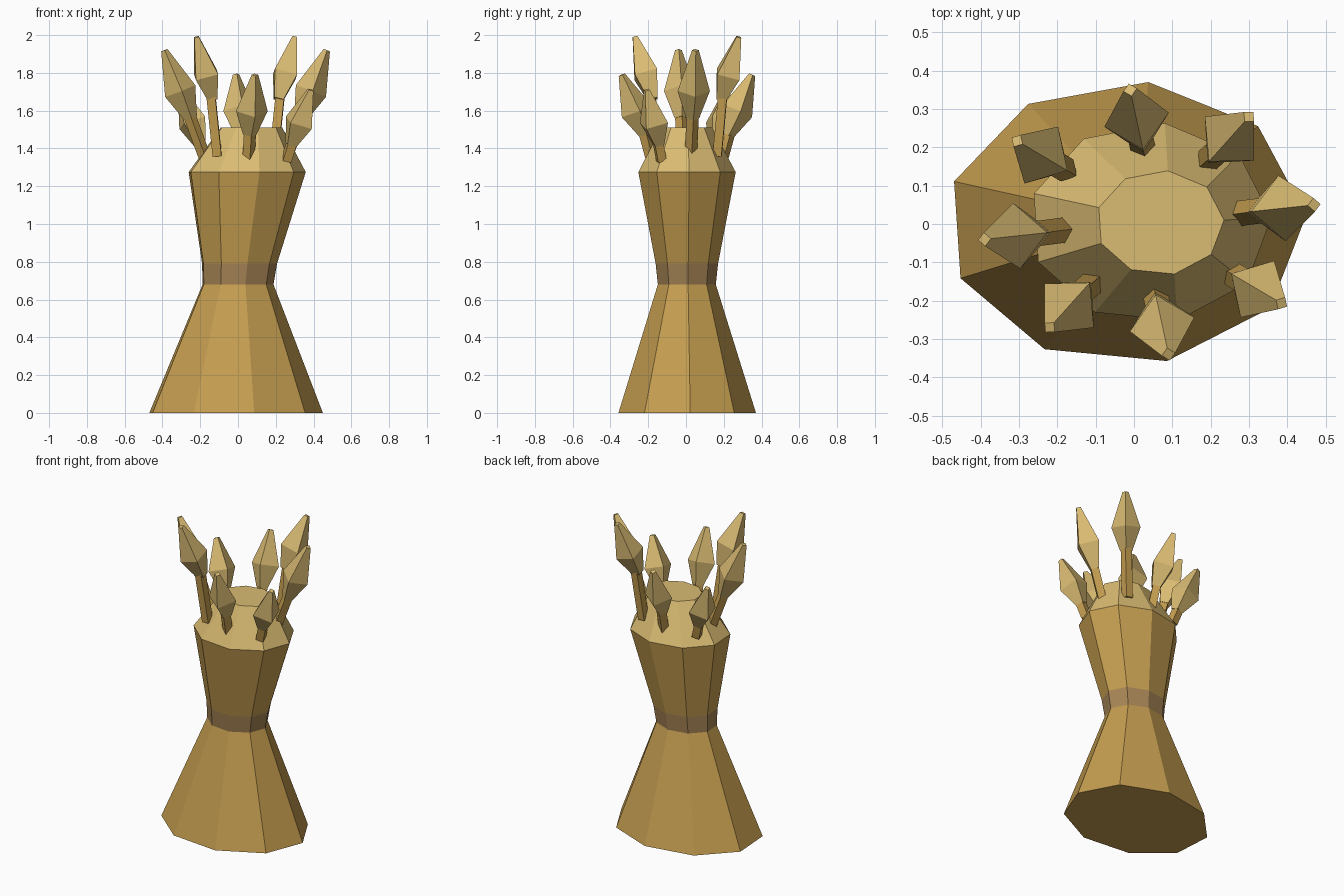
import bpy, bmesh
from math import cos, sin, pi, radians
from mathutils import Vector

cube = bpy.data.objects.get("Cube")
if cube:
    bpy.data.objects.remove(cube, do_unlink=True)


def material(name, rgb):
    mat = bpy.data.materials.new(name)
    mat.use_nodes = True
    color = (*rgb, 1)
    mat.diffuse_color = color
    mat.node_tree.nodes["Principled BSDF"].inputs["Base Color"].default_value = color
    return mat


straw = material("golden_straw", (0.56, 0.34, 0.08))
tie = material("brown_tie", (0.38, 0.23, 0.09))
grain = material("pale_grain", (0.70, 0.50, 0.17))


def loft(name, rings, mat, cap_start=True, cap_end=True):
    """Flat-faced skin through a list of point rings."""
    bm = bmesh.new()
    loops = [[bm.verts.new(p) for p in ring] for ring in rings]
    for a, b in zip(loops, loops[1:]):
        for i in range(len(a)):
            j = (i + 1) % len(a)
            bm.faces.new((a[i], a[j], b[j], b[i]))
    if cap_start:
        bm.faces.new(loops[0][::-1])
    if cap_end:
        bm.faces.new(loops[-1])
    bmesh.ops.recalc_face_normals(bm, faces=bm.faces)
    mesh = bpy.data.meshes.new(name)
    bm.to_mesh(mesh)
    bm.free()
    mesh.materials.append(mat)
    obj = bpy.data.objects.new(name, mesh)
    bpy.context.collection.objects.link(obj)
    return obj


def oval(cx, rx, ry, z):
    """Nine-sided horizontal section of the sheaf."""
    angles = [radians(3 + 40 * i) for i in range(9)]
    return [Vector((cx + rx * cos(a), 0.003 + ry * sin(a), z)) for a in angles]


def spike(name, start, end, profile, mat):
    """Four-sided spike; profile holds (fraction along axis, half diagonal)."""
    axis = end - start
    out = Vector((axis.x, axis.y, 0)).normalized()
    side = axis.normalized().cross(out).normalized()
    out = side.cross(axis).normalized()
    rings = []
    for t, r in profile:
        c = start + axis * t
        rings.append([c + r * (out * cos(k * pi / 2) + side * sin(k * pi / 2))
                      for k in range(4)])
    loft(name, rings, mat)


# Bundle of stalks, flared below and above the tie
base = oval(-0.02, 0.47, 0.37, 0)
waist = oval(-0.004, 0.192, 0.156, 0.68)
tie_top = oval(0.004, 0.203, 0.168, 0.79)
shoulder = oval(0.042, 0.317, 0.262, 1.275)
crown = oval(0.068, 0.167, 0.137, 1.51)
loft("lower_stalks", [base, waist], straw, cap_end=False)
loft("tie_band", [waist, tie_top], tie, False, False)
loft("upper_stalks", [tie_top, shoulder], straw, False, False)
loft("sheaf_head", [shoulder, crown], grain, cap_start=False)

# Ears of grain: foot of stem, bottom of ear, tip; each repeated half a turn on
EARS = [
    ((0.015, -0.185, 1.34), (0.022, -0.215, 1.47), (0.05, -0.345, 1.79)),
    ((-0.15, -0.16, 1.36), (-0.175, -0.18, 1.66), (-0.26, -0.275, 1.99)),
    ((0.215, 0.02, 1.35), (0.29, 0.03, 1.56), (0.43, 0.045, 1.92)),
    ((0.215, -0.135, 1.335), (0.24, -0.15, 1.42), (0.345, -0.212, 1.71)),
]
centre = Vector((0.04, 0.005, 0))
number = 0
for turn in (1, -1):
    for ear in EARS:
        number += 1
        foot, low, tip = (centre + Vector((x * turn, y * turn, z)) for x, y, z in ear)
        top = low + (tip - low) * 0.12
        spike(f"ear_stem_{number}", foot, top, [(0, 0.033), (1, 0.033)], straw)
        spike(f"grain_ear_{number}", low, tip,
              [(0, 0.035), (0.4, 0.086), (1, 0.018)], grain)
